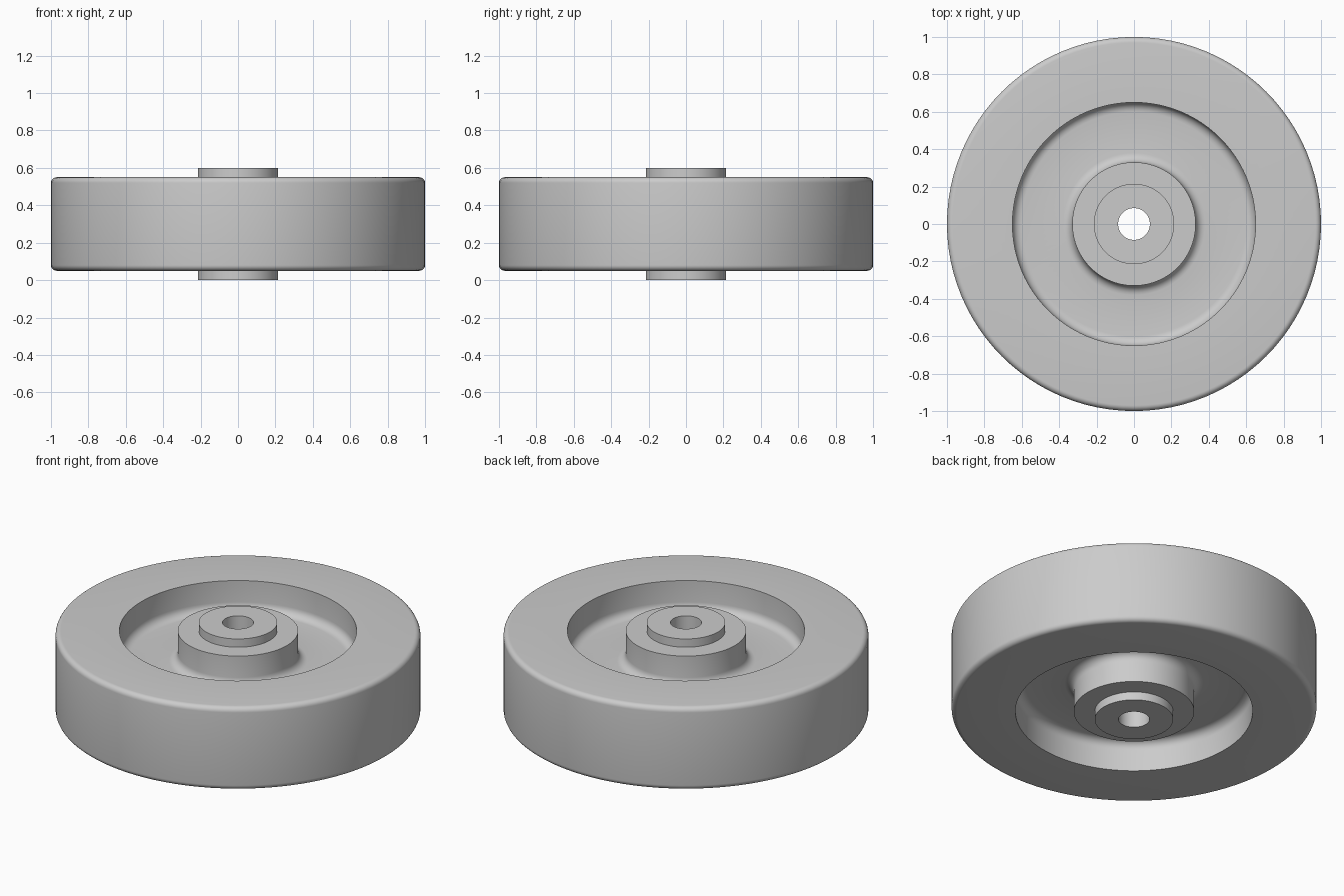
import bpy, bmesh
from math import pi, sin, cos, radians
from mathutils import Matrix, Vector

cube = bpy.data.objects.get("Cube")
if cube:
    bpy.data.objects.remove(cube, do_unlink=True)

SEGMENTS = 96
MID = 0.30            # height of the wheel's middle plane
HALF_HUB, HALF_RIM, HALF_WEB = 0.30, 0.25, 0.07
BORE, COLLAR, BOSS, RECESS, OUTER = 0.085, 0.215, 0.33, 0.65, 1.0
FILLET, ROUND = 0.05, 0.03

grey = bpy.data.materials.new("plain grey")
grey.use_nodes = True
colour = (0.6, 0.6, 0.6, 1)
grey.diffuse_color = colour
grey.node_tree.nodes["Principled BSDF"].inputs["Base Color"].default_value = colour


def arc(r, z, radius, start, end, steps=6):
    """Points on a corner arc in the radius-height plane."""
    angles = [radians(start + (end - start) * i / steps) for i in range(steps + 1)]
    return [(r + radius * cos(a), z + radius * sin(a)) for a in angles]


# Upper half section, from the bore out to the tread
half = [(BORE, HALF_HUB), (COLLAR, HALF_HUB), (COLLAR, HALF_RIM), (BOSS, HALF_RIM)]
half += arc(BOSS + FILLET, HALF_WEB + FILLET, FILLET, 180, 270)
half += arc(RECESS - FILLET, HALF_WEB + FILLET, FILLET, 270, 360)
half += [(RECESS, HALF_RIM)]
half += arc(OUTER - ROUND, HALF_RIM - ROUND, ROUND, 90, 0)
section = half + [(r, -z) for r, z in reversed(half)]

# Turn the closed section around the axle
bm = bmesh.new()
verts = [bm.verts.new((r, 0, z + MID)) for r, z in section]
edges = [bm.edges.new((a, b)) for a, b in zip(verts, verts[1:] + verts[:1])]
bmesh.ops.spin(bm, geom=verts + edges, cent=(0, 0, 0), axis=(0, 0, 1),
               angle=2 * pi, steps=SEGMENTS, use_duplicate=False)
bmesh.ops.remove_doubles(bm, verts=bm.verts, dist=0.0001)
bmesh.ops.recalc_face_normals(bm, faces=bm.faces)
mesh = bpy.data.meshes.new("wheel")
bm.to_mesh(mesh)
bm.free()
mesh.materials.append(grey)

wheel = bpy.data.objects.new("wheel", mesh)
bpy.context.collection.objects.link(wheel)
bpy.ops.object.select_all(action="DESELECT")
wheel.select_set(True)
bpy.context.view_layer.objects.active = wheel
bpy.ops.object.shade_smooth_by_angle(angle=radians(35))
